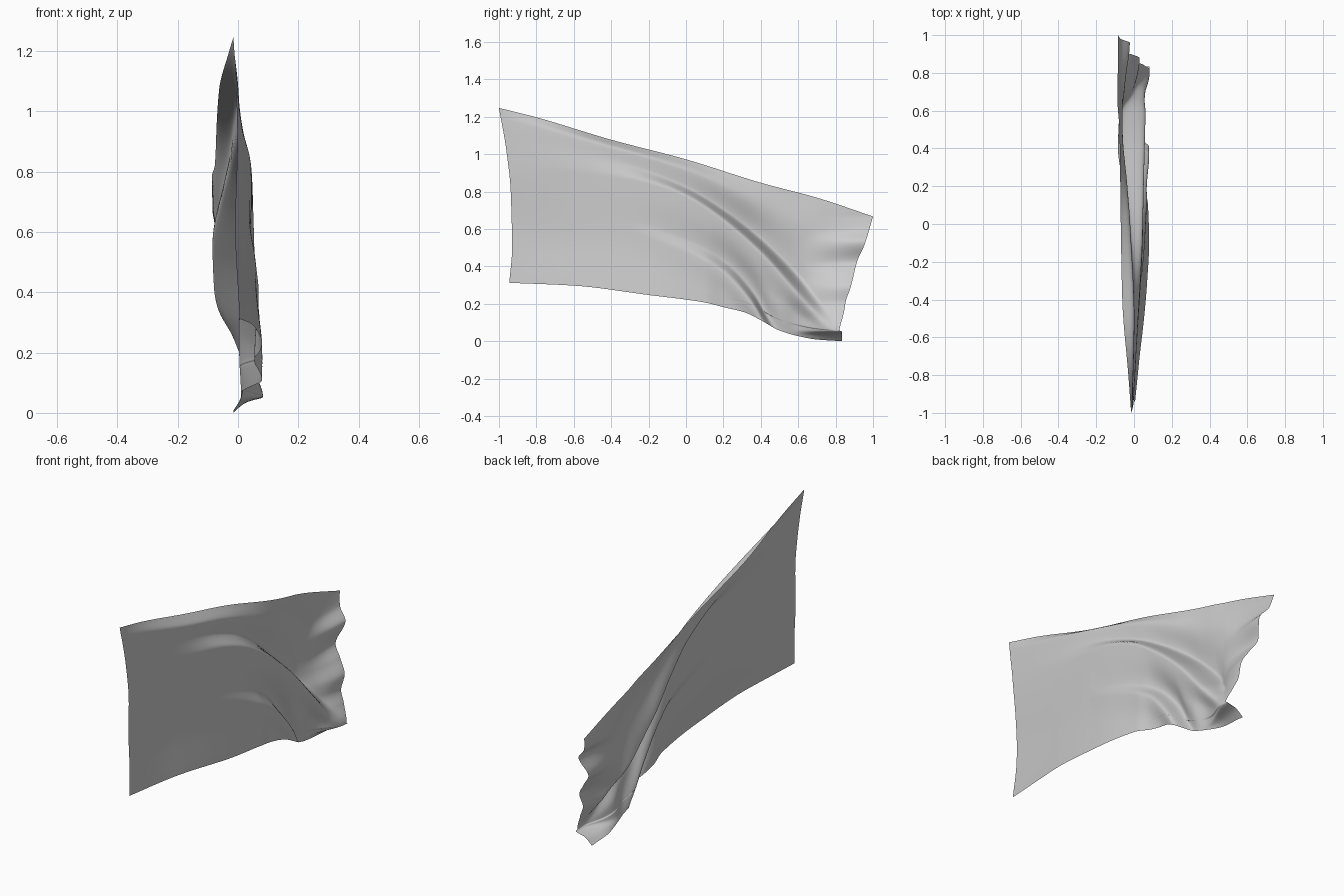
import bpy, bmesh, math

if "Cube" in bpy.data.objects:
    bpy.data.objects.remove(bpy.data.objects["Cube"])


def curve(pts):
    """Smooth monotone interpolation through (t, value) points."""
    xs, ys = [p[0] for p in pts], [p[1] for p in pts]
    sl = [(ys[i + 1] - ys[i]) / (xs[i + 1] - xs[i]) for i in range(len(xs) - 1)]
    m = [sl[0]]
    for a, b in zip(sl, sl[1:]):
        m.append(2 * a * b / (a + b) if a * b > 0 else 0)
    m.append(sl[-1])

    def f(t):
        t = min(max(t, xs[0]), xs[-1])
        i = 0
        while i < len(xs) - 2 and t > xs[i + 1]:
            i += 1
        h = xs[i + 1] - xs[i]
        s = (t - xs[i]) / h
        return (ys[i] * (1 + 2 * s) * (1 - s) ** 2 + h * m[i] * s * (1 - s) ** 2
                + ys[i + 1] * s * s * (3 - 2 * s) + h * m[i + 1] * s * s * (s - 1))
    return f


def path(pts):
    """Outline edge as a (y, z) function of 0..1 by chord length."""
    d = [0]
    for a, b in zip(pts, pts[1:]):
        d.append(d[-1] + math.dist(a, b))
    fy = curve([(t / d[-1], p[0]) for t, p in zip(d, pts)])
    fz = curve([(t / d[-1], p[1]) for t, p in zip(d, pts)])
    return lambda t: (fy(t), fz(t))


def step(t):
    t = min(max(t, 0), 1)
    return t * t * (3 - 2 * t)


# Outline of the cloth seen from the side (y, z)
TOP = [(-1, 1.25), (-.8, 1.2), (-.4, 1.08), (0, .975), (.4, .85), (.7, .77), (1, .67)]
BOT = [(-.945, .315), (-.6, .3), (-.2, .25), (.1, .21), (.2, .185), (.32, .155),
       (.4, .115), (.5, .06), (.6, .03), (.7, .012), (.835, .003)]
LEFT = [(-.945, .315), (-.93, .5), (-.937, .8), (-.96, 1.02), (-1, 1.25)]
RIGHT = [(.835, .003), (.833, .055), (.82, .06), (.845, .16), (.855, .22), (.88, .29),
         (.915, .43), (.955, .52), (1, .67)]
top, bot, left, right = map(path, (TOP, BOT, LEFT, RIGHT))
top_z, bot_z = curve(TOP), curve(BOT)

# Main fold line, and depth (x) along the cloth
crease = curve([(-1, 1.12), (-.6, 1.03), (-.3, .95), (0, .83), (.2, .71), (.4, .555),
                (.6, .36), (.8, .11), (.84, .06), (1, .05)])
width = curve([(-1, .2), (-.5, .11), (0, .05), (.4, .08), (.6, .11), (.85, .05)])
x_top = curve([(-1, -.015), (-.8, -.03), (-.4, -.062), (0, -.07), (.5, -.077), (.65, -.087), (1, -.085)])
x_mid = curve([(-1, -.012), (-.5, 0), (0, -.02), (.2, -.035), (.5, -.06), (1, -.06)])
x_val = curve([(-1, -.008), (-.5, .005), (0, -.025), (.2, -.055), (.4, -.085), (.55, -.08),
               (.7, -.04), (.8, -.01), (1, -.03)])
x_peak = curve([(-1, -.005), (-.5, .022), (-.1, .044), (.2, .052), (.6, .063), (.84, .082)])
x_bot = curve([(-1, 0), (-.7, .03), (-.5, .053), (-.3, .07), (-.1, .08), (.1, .074), (.2, .055),
               (.37, .045), (.5, .035), (.6, 0), (.75, -.03), (.84, -.02)])
# Ripples down the free edge, by height
x_free = curve([(0, -.02), (.04, .03), (.055, .083), (.15, .05), (.22, .025), (.28, .03),
                (.36, -.01), (.43, -.05), (.53, -.022), (.6, -.07), (.67, -.085)])
# Smaller second fold
crease2 = curve([(-.3, .66), (0, .55), (.2, .44), (.35, .28), (.44, .13), (.6, -.1)])
amp2 = curve([(-.3, 0), (0, .01), (.2, .025), (.38, .038), (.5, .025), (.65, 0)])


def depth(u, y, z):
    zt, zb, zc = top_z(y), bot_z(y), crease(y)
    w = min(width(y), .45 * (zc - zb))
    zp = zc - w
    prof = curve([(min(zb, zp - .01), x_bot(y)),
                  (zb + .5 * (zp - zb), .5 * x_bot(y) + .5 * x_peak(y) - .012),
                  (zp, x_peak(y)), (zc, x_val(y)),
                  (zc + .6 * (zt - zc), x_mid(y)), (zt, x_top(y))])
    x = prof(z)
    d = crease2(y) - z
    if d < 0:
        x -= amp2(y) * math.exp(-(d / .1) ** 2)
    else:
        x += amp2(y) * (2 * step(d / .07) - 1) * math.exp(-(max(d - .07, 0) / .1) ** 2)
    b = step((u - .84) / .16)
    x = x * (1 - b) + x_free(z) * b
    return min(max(x, -.09), .085)


# Cloth sheet: patch blended between the four edges
NU, NV = 220, 140
bm = bmesh.new()
rows = []
for j in range(NV + 1):
    v = j / NV
    row = []
    for i in range(NU + 1):
        u = i / NU
        p = []
        for k in range(2):
            c = ((1 - v) * bot(u)[k] + v * top(u)[k] + (1 - u) * left(v)[k] + u * right(v)[k]
                 - (1 - u) * (1 - v) * BOT[0][k] - u * (1 - v) * BOT[-1][k]
                 - (1 - u) * v * TOP[0][k] - u * v * TOP[-1][k])
            p.append(c)
        row.append(bm.verts.new((depth(u, *p), p[0], p[1])))
    rows.append(row)
for j in range(NV):
    for i in range(NU):
        bm.faces.new((rows[j][i], rows[j][i + 1], rows[j + 1][i + 1], rows[j + 1][i]))
for _ in range(3):
    bmesh.ops.smooth_vert(bm, verts=[v for v in bm.verts if not v.is_boundary], factor=.5,
                          use_axis_x=True, use_axis_y=False, use_axis_z=False)
for f in bm.faces:
    f.smooth = True
zmin = min(v.co.z for v in bm.verts)
for v in bm.verts:
    v.co.z -= zmin
me = bpy.data.meshes.new("flag_cloth")
bm.to_mesh(me)
bm.free()
ob = bpy.data.objects.new("flag_cloth", me)
bpy.context.collection.objects.link(ob)
